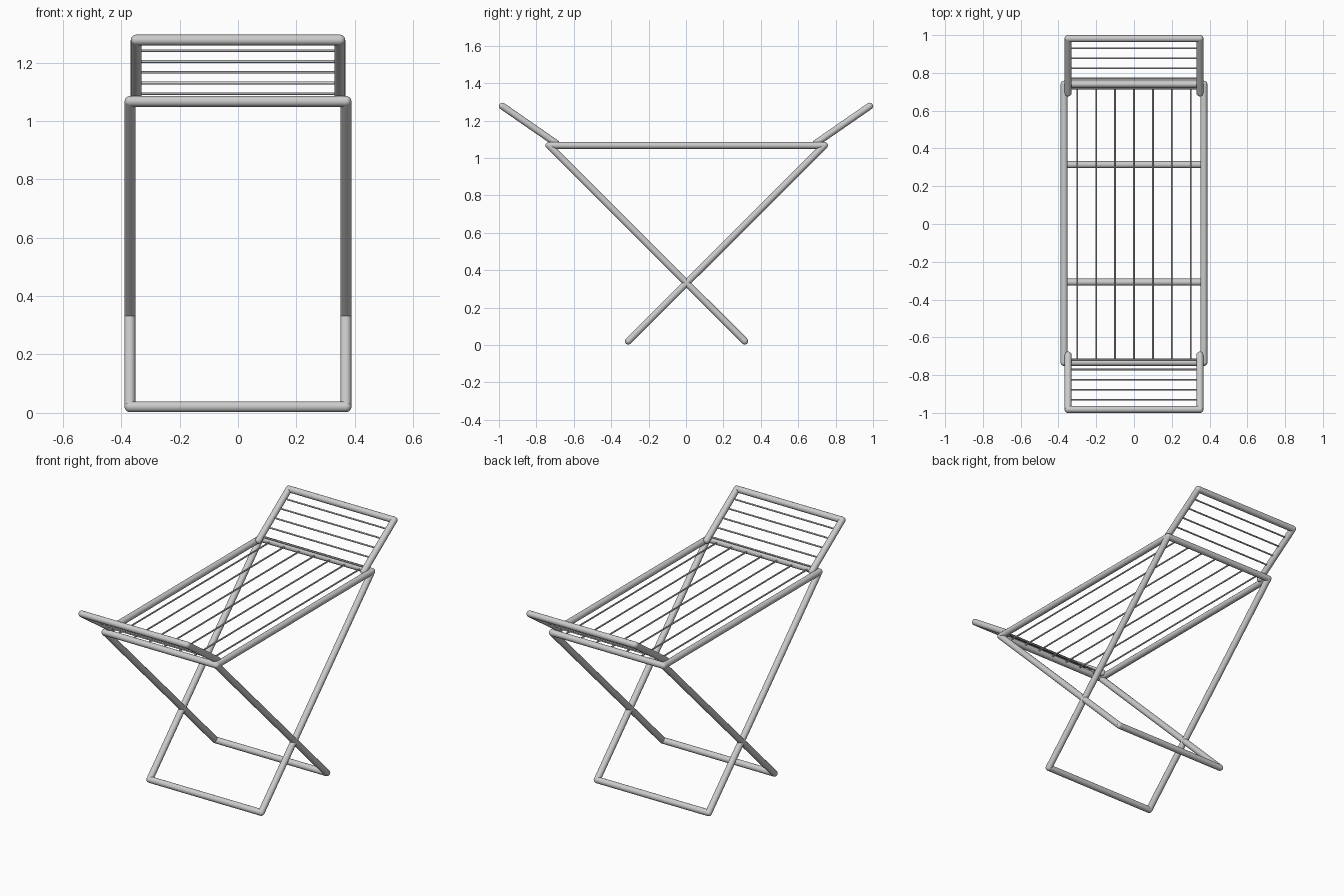
import bpy, bmesh
from mathutils import Vector, Matrix

if "Cube" in bpy.data.objects:
    bpy.data.objects.remove(bpy.data.objects["Cube"])

R = 0.0185      # main tube radius
W = 0.0047      # wire radius
X = 0.370       # half width of frame
XW = 0.349      # half width of wings
ZT = 1.067      # height of drying surface
YF, YB = -0.733, 0.740   # front and back ends of the top frame


def add_rod(bm, a, b, r, sides):
    a, b = Vector(a), Vector(b)
    d = b - a
    m = Matrix.Translation((a + b) / 2) @ d.to_track_quat('Z', 'Y').to_matrix().to_4x4()
    bmesh.ops.create_cone(bm, cap_ends=True, segments=sides, radius1=r, radius2=r,
                          depth=d.length, matrix=m)


def finish(name, bm):
    me = bpy.data.meshes.new(name)
    bm.to_mesh(me)
    bm.free()
    ob = bpy.data.objects.new(name, me)
    bpy.context.collection.objects.link(ob)
    bpy.ops.object.select_all(action='DESELECT')
    ob.select_set(True)
    bpy.context.view_layer.objects.active = ob
    bpy.ops.object.shade_smooth_by_angle()
    return ob


def tube_path(name, pts, closed=False):
    """Round tubes through the points with ball joints at the corners."""
    bm = bmesh.new()
    n = len(pts)
    for i in range(n if closed else n - 1):
        add_rod(bm, pts[i], pts[(i + 1) % n], R, 20)
    for p in pts:
        bmesh.ops.create_uvsphere(bm, u_segments=20, v_segments=10, radius=R,
                                  matrix=Matrix.Translation(p))
    return finish(name, bm)


def wires(name, pairs):
    bm = bmesh.new()
    for a, b in pairs:
        add_rod(bm, a, b, W, 12)
    return finish(name, bm)


# Horizontal top frame with lengthwise wires
tube_path("top_frame", [(-X, YF, ZT), (X, YF, ZT), (X, YB, ZT), (-X, YB, ZT)], True)
wires("top_wires", [((i * 0.1, YF, ZT), (i * 0.1, YB, ZT)) for i in range(-3, 4)])

# Crossing U-shaped leg frames
for name, yt, yf in (("front_top_leg", YF, 0.314), ("back_top_leg", YB, -0.308)):
    tube_path(name, [(-X, yt, ZT), (-X, yf, 0.021), (X, yf, 0.021), (X, yt, ZT)])

# Sloping wings with crosswise wires at both ends
for name, s in (("front", -1), ("back", 1)):
    y0, z0, y1, z1 = 0.694 * s, 1.078, 0.9815 * s, 1.277
    tube_path(name + "_wing", [(-XW, y0, z0), (-XW, y1, z1), (XW, y1, z1), (XW, y0, z0)])
    rows = [((0.930 - 0.053 * i) * s, 1.240 - 0.0367 * i) for i in range(5)]
    wires(name + "_wing_wires", [((-XW, y, z), (XW, y, z)) for y, z in rows])
